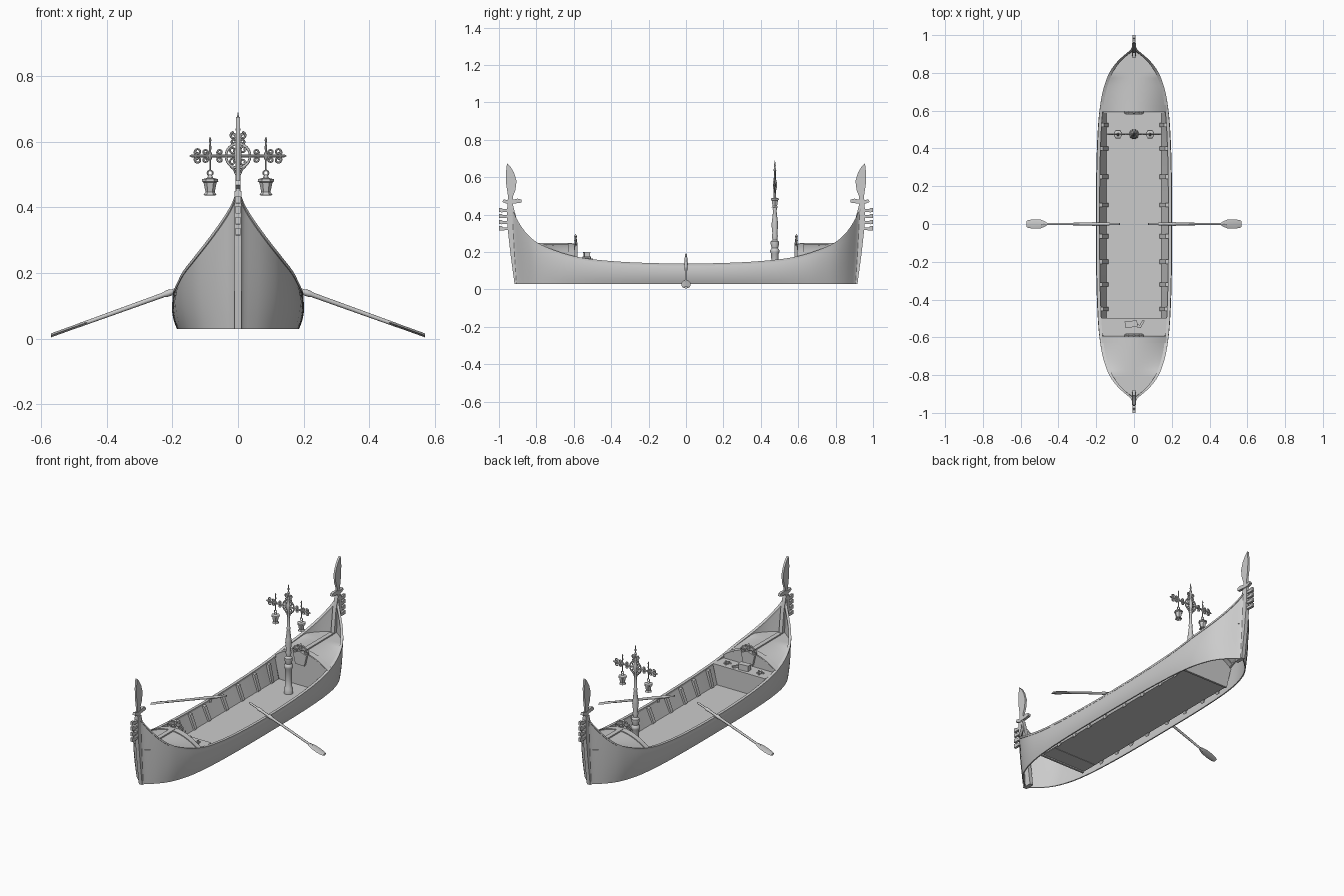
import bpy, bmesh, math
from mathutils import Vector

if "Cube" in bpy.data.objects:
    bpy.data.objects.remove(bpy.data.objects["Cube"])

# ---------- helpers ----------
def mesh(name, verts, faces, smooth=40):
    me = bpy.data.meshes.new(name)
    me.from_pydata([tuple(v) for v in verts], [], faces)
    bm = bmesh.new(); bm.from_mesh(me)
    bmesh.ops.recalc_face_normals(bm, faces=bm.faces)
    bm.to_mesh(me); bm.free()
    ob = bpy.data.objects.new(name, me)
    bpy.context.collection.objects.link(ob)
    bpy.ops.object.select_all(action='DESELECT')
    ob.select_set(True); bpy.context.view_layer.objects.active = ob
    bpy.ops.object.shade_smooth_by_angle(angle=math.radians(smooth))
    return ob

def loft(name, rings, closed=True, caps=True, mirror=False):
    n = len(rings[0]); verts = [v for r in rings for v in r]; faces = []
    for i in range(len(rings) - 1):
        for j in range(n if closed else n - 1):
            k = (j + 1) % n
            faces.append((i*n + j, i*n + k, (i+1)*n + k, (i+1)*n + j))
    if closed and caps:
        faces += [tuple(range(n)), tuple(range(len(verts) - n, len(verts)))]
    ob = mesh(name, verts, faces)
    if mirror:
        m = ob.modifiers.new("mirror", 'MIRROR'); m.use_clip = False; m.use_mirror_merge = False
    return ob

def plate(name, pts, axis, c, th):
    f = (lambda a, b, d: (d, a, b)) if axis == 'x' else (lambda a, b, d: (a, d, b))
    return loft(name, [[f(a, b, c + s*th/2) for a, b in pts] for s in (-1, 1)])

def lathe(name, prof, loc, n=16):
    return loft(name, [[(loc[0] + r*math.cos(2*math.pi*i/n), loc[1] + r*math.sin(2*math.pi*i/n), loc[2] + z)
                        for i in range(n)] for r, z in prof])

def tube(name, pts, r, n=6, radii=None):
    pts = [Vector(p) for p in pts]; rings = []
    for i, p in enumerate(pts):
        d = (pts[min(i+1, len(pts)-1)] - pts[max(i-1, 0)]).normalized()
        a = d.cross(Vector((0, 1, 0.001))).normalized(); b = d.cross(a)
        rr = radii[i] if radii else r
        rings.append([p + rr*(a*math.cos(2*math.pi*k/n) + b*math.sin(2*math.pi*k/n)) for k in range(n)])
    return loft(name, rings)

def spiral(name, cx, cz, y, r, a0, turns, th):
    # curl in the xz plane, shrinking towards its centre
    pts = []
    for i in range(21):
        u = i/20; a = a0 + turns*2*math.pi*u; q = r*(1 - 0.75*u)
        pts.append((cx + q*math.cos(a), y, cz + q*math.sin(a)))
    return tube(name, pts, th)

def ring(name, loc, R, r):
    bpy.ops.mesh.primitive_torus_add(location=loc, rotation=(math.pi/2, 0, 0), major_radius=R,
                                     minor_radius=r, major_segments=24, minor_segments=6)
    bpy.context.object.name = name
    bpy.ops.object.shade_smooth()

def box(name, loc, size, rz=0):
    bpy.ops.mesh.primitive_cube_add(size=1, location=loc, rotation=(0, 0, rz))
    bpy.context.object.name = name; bpy.context.object.scale = size

def curve(tab, x):
    # smooth interpolation through a small table
    x = min(abs(x), tab[-1][0]); n = len(tab)
    i = next(k for k in range(n - 1) if x <= tab[k+1][0])
    def sl(k):
        if k == 0: return 0
        a, b = tab[k-1], tab[min(k+1, n-1)]
        return (b[1] - a[1])/(b[0] - a[0])
    (x0, y0), (x1, y1) = tab[i], tab[i+1]; h = x1 - x0; t = (x - x0)/h
    return ((2*t**3 - 3*t**2 + 1)*y0 + (t**3 - 2*t*t + t)*h*sl(i)
            + (3*t*t - 2*t**3)*y1 + (t**3 - t*t)*h*sl(i+1))

W = [(0, .196), (.3, .194), (.5, .187), (.6, .179), (.7, .163), (.8, .128), (.86, .085), (.9, .042), (.92, .018), (.935, .008)]
Z = [(0, .135), (.3, .142), (.5, .158), (.6, .175), (.7, .205), (.8, .25), (.86, .305), (.9, .365), (.92, .405), (.935, .43)]
w = lambda y: curve(W, y)
sheer = lambda y: curve(Z, y)

def hull_pt(y, t, off=0):
    e = (abs(y)/.935)**4
    f = (.95 - .1*e) + (.05 + .1*e)*t + .2*t*(1 - t)
    return (max(w(y)*f - off, .001), y*(1 - .022*(1 - t)*e), .03 + (sheer(y) - .03)*t)

# ---------- hull shell and gunwale ----------
ys = [.935*math.sin(math.pi/2*i/32) for i in range(-32, 33)]
T = [i/8 for i in range(9)]
loft("hull", [[hull_pt(y, t) for t in T] + [hull_pt(y, t, .007) for t in reversed(T)] for y in ys], mirror=True)
loft("gunwale", [[(max(w(y) + a, .001), y, sheer(y) + b) for a, b in ((.003, -.008), (.003, .003), (-.014, .003), (-.014, -.008))]
                 for y in ys], mirror=True)

# ---------- floor, inner walls, ribs ----------
yi = [-.59 + 1.18*i/24 for i in range(25)]
loft("floor_and_inner_walls", [[(-w(y) + .01, y, sheer(y) - .003), (-.145, y, .045), (.145, y, .045),
                                (w(y) - .01, y, sheer(y) - .003)] for y in yi], closed=False)
for y in (-.45, -.32, -.2, -.065, .1, .25, .4, .525):
    for s in (-1, 1):
        plate("rib", [(s*(w(y) - .008), sheer(y) - .005), (s*(w(y) - .028), sheer(y) - .01),
                      (s*.136, .05), (s*.15, .033)], 'y', y, .022)

# ---------- decks, bulkheads, stems at both ends ----------
def deck_section(y, raise_=0, ulim=1, n=12):
    ze = min(sheer(y) - .004, .24)
    t = (ze - .03)/(sheer(y) - .03)
    hx, hy, _ = hull_pt(y, t, .004)
    out = []
    for i in range(n + 1):
        u = ulim*(-1 + 2*i/n)
        out.append((hx*u, y, ze + (.24 - ze)*(1 - u*u) + raise_))
    return out

for s in (-1, 1):
    yd = [s*(.595 + .315*i/16) for i in range(17)]
    loft("deck", [deck_section(y) for y in yd], closed=False)
    loft("deck_edge_beam", [r + [(x, y, z - .012) for x, y, z in reversed(r)]
                            for r in (deck_section(s*.595, .005), deck_section(s*.63, .005))])
    plate("bulkhead", [(x, z) for x, _, z in deck_section(s*.6)] + [(.145, .04), (-.145, .04)], 'y', s*.6, .012)
    box("deck_centre_strip", (0, s*.745, .241), (.026, .27, .012))
    # curled crest on the bulkhead
    yc = s*.59
    for m in (-1, 1):
        spiral("crest_curl", m*.04, .252, yc, .017, math.pi/2, m*1.4, .005)
        spiral("crest_curl_upper", m*.014, .272, yc, .013, -math.pi/2, m*1.3, .005)
        tube("crest_arm", [(m*.005, yc, .26), (m*.022, yc, .267), (m*.04, yc, .269)], .005)
    lathe("crest_finial", [(.001, 0), (.008, .02), (.005, .035), (.008, .045), (.001, .055)], (0, yc, .24), 8)
    plate("crest_panel", [(-.03, .17), (.03, .17), (.045, .235), (0, .25), (-.045, .235)], 'y', yc - s*.002, .016)
    # stem with decorative prow blade
    f = lambda P: [(s*a, b) for a, b in P]
    plate("stem", f([(.86, .03), (.917, .03), (.938, .187), (.952, .31), (.958, .40), (.955, .45), (.925, .45), (.905, .375), (.89, .25)]), 'x', 0, .022)
    plate("prow_blade", f([(.955, .44), (.952, .5), (.961, .56), (.963, .62), (.957, .675), (.938, .655), (.92, .625),
                           (.906, .58), (.912, .53), (.926, .495), (.926, .44)]), 'x', 0, .012)
    plate("prow_crossbar", f([(.982, .468), (.975, .482), (.95, .474), (.9, .485), (.88, .48), (.878, .464), (.91, .46), (.96, .458)]), 'x', 0, .016)
    for z in (.325, .358, .391, .422):
        plate("prow_tooth", f([(.945, z - .007), (.985, z - .01), (1.0, z - .009), (1.0, z + .013),
                               (.985, z + .013), (.98, z + .007), (.945, z + .007)]), 'x', 0, .014)

# ---------- shelf with small items ----------
plate("shelf", [(-.172, .165), (.172, .165), (.142, .043), (-.142, .043)], 'y', -.543, .092)
box("small_chest", (-.015, -.53, .18), (.06, .03, .03), .1)
box("chest_lid", (-.015, -.53, .197), (.066, .034, .006), .1)
box("small_tool", (.04, -.53, .171), (.012, .045, .012), -.5)
box("small_block", (.022, -.54, .17), (.014, .014, .01), .4)
for s in (-1, 1):
    for i in range(7):
        a = i*2.4; r = .009*math.sqrt(i)
        lathe("coin", [(.006, 0), (.006, .005)], (s*.108 + r*math.cos(a), -.545 + r*math.sin(a), .165), 8)

# ---------- oars ----------
for s in (-1, 1):
    P = lambda x: (s*x, 0, .145 - .36*(x - .195))
    xs = (.075, .08, .13, .135, .15, .155, .2, .205, .22, .225, .49)
    rs = (.004, .006, .006, .009, .009, .0075, .0075, .01, .01, .0075, .006)
    tube("oar_shaft", [P(x) for x in xs], 0, 10, rs)
    rings = []
    for x, h in ((.46, .006), (.475, .016), (.495, .023), (.53, .025), (.558, .021), (.57, .016)):
        c = P(x)
        rings.append([(c[0], -h, c[2]), (c[0], 0, c[2] + .006), (c[0], h, c[2]), (c[0], 0, c[2] - .006)])
    loft("oar_blade", rings)
    lathe("oar_rest", [(.012, 0), (.012, .01), (.006, .014), (.006, .02)], (s*.188, 0, .122), 10)

# ---------- lamp post ----------
L = .475
lathe("lamp_post", [(.026, .045), (.026, .07), (.02, .08), (.018, .13), (.02, .19), (.025, .2), (.025, .21), (.017, .22), (.022, .24),
                    (.022, .255), (.013, .265), (.016, .285), (.013, .3), (.018, .345), (.015, .37), (.009, .42), (.012, .43),
                    (.008, .44), (.007, .53), (.011, .545), (.011, .57), (.006, .59), (.005, .63), (.008, .638), (.003, .65),
                    (.005, .66), (.001, .69)], (0, L, 0))
tube("lamp_crossarm", [(-.148, L, .557), (-.14, L, .557), (.14, L, .557), (.148, L, .557)], 0, 8, (.001, .005, .005, .001))
ring("lamp_hub_ring", (0, L, .557), .037, .004)
for s in (-1, 1):
    # scrollwork around the arm
    for v in (-1, 1):
        spiral("arm_curl_outer", s*.122, .557 + v*.012, L, .012, -v*math.pi/2, s*v*1.3, .003)
        spiral("arm_curl_mid", s*.1, .557 + v*.011, L, .01, -v*math.pi/2, -s*v*1.3, .003)
        spiral("arm_curl_inner", s*.055, .557 + v*.011, L, .01, -v*math.pi/2, s*v*1.2, .003)
        spiral("hub_curl", s*.016, .557 + v*.018, L, .012, 0, s*v*1.2, .003)
    spiral("mast_curl_top", s*.013, .619, L, .011, math.pi/2, -s*1.2, .0035)
    spiral("mast_curl_low", s*.012, .6, L, .009, -math.pi/2, s*1.2, .003)
    tube("arm_bracket", [(s*.006, L, .5), (s*.012, L, .515), (s*.022, L, .525)], .003)
    # hanging lantern
    lathe("lantern_rod", [(.001, .615), (.004, .605), (.002, .595), (.004, .585), (.003, .57), (.006, .563), (.006, .55),
                          (.0025, .543), (.0025, .513)], (s*.085, L, 0), 8)
    ring("lantern_ring", (s*.085, L, .505), .008, .0025)
    lathe("lantern", [(.002, .5), (.006, .497), (.009, .49), (.024, .486), (.025, .479), (.02, .476), (.014, .447),
                      (.02, .438), (.016, .437), (.008, .443), (.002, .436)], (s*.085, L, 0), 6)
